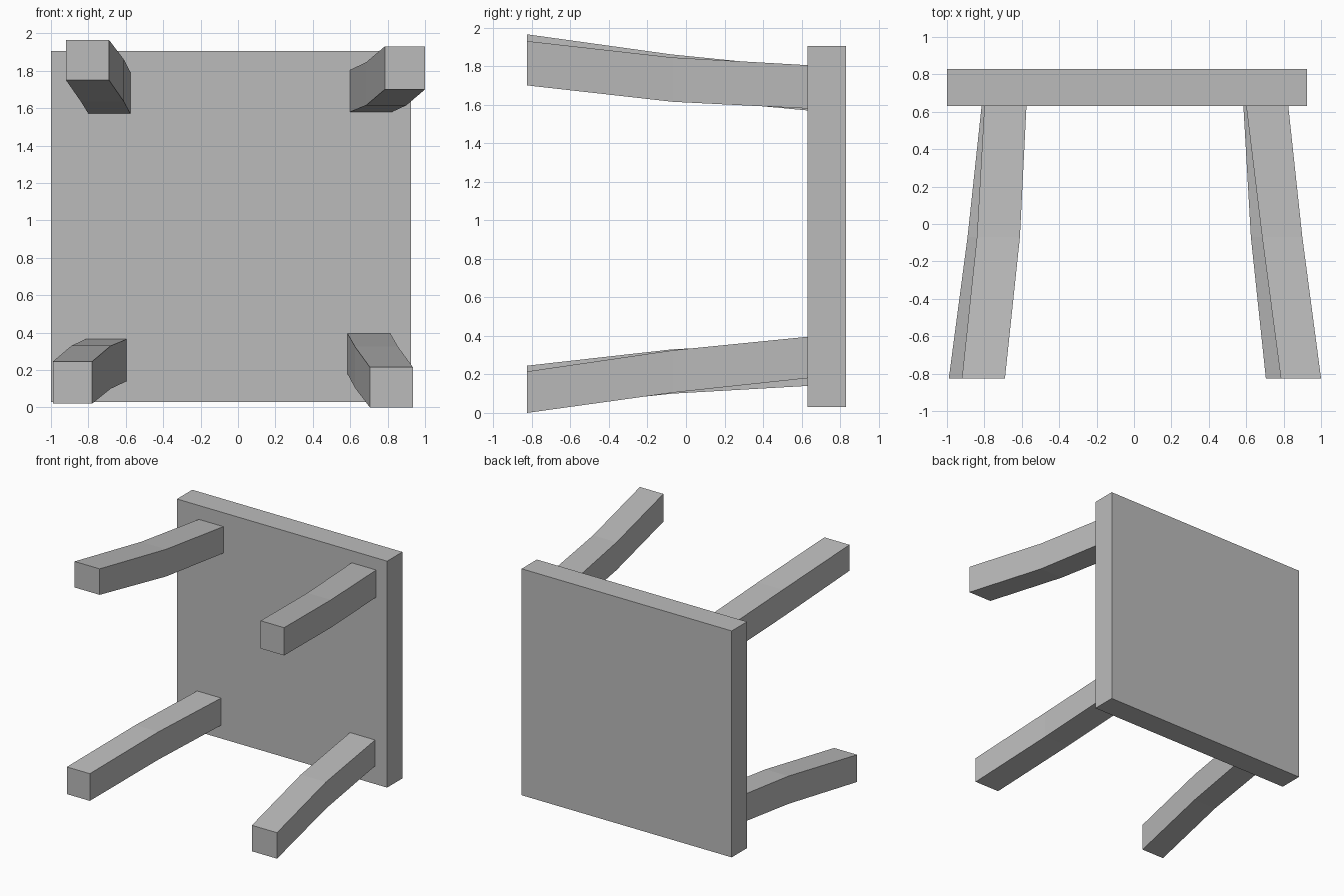
import bpy
import bmesh

cube = bpy.data.objects.get("Cube")
if cube:
    bpy.data.objects.remove(cube, do_unlink=True)

grey = bpy.data.materials.new("plain grey")
grey.use_nodes = True
colour = (0.5, 0.5, 0.5, 1)
grey.diffuse_color = colour
grey.node_tree.nodes["Principled BSDF"].inputs["Base Color"].default_value = colour


def loft(name, sections):
    """Join rectangles (y, x0, x1, z0, z1) into one closed square bar."""
    bm = bmesh.new()
    rings = [[bm.verts.new((x, y, z)) for x, z in
              ((x0, z0), (x1, z0), (x1, z1), (x0, z1))]
             for y, x0, x1, z0, z1 in sections]
    for a, b in zip(rings, rings[1:]):
        for i in range(4):
            j = (i + 1) % 4
            bm.faces.new((a[i], a[j], b[j], b[i]))
    bm.faces.new(rings[0])
    bm.faces.new(rings[-1])
    bmesh.ops.recalc_face_normals(bm, faces=bm.faces)
    mesh = bpy.data.meshes.new(name)
    bm.to_mesh(mesh)
    bm.free()
    mesh.materials.append(grey)
    obj = bpy.data.objects.new(name, mesh)
    bpy.context.collection.objects.link(obj)


# Square seat slab, standing on edge
SEAT_FRONT, SEAT_BACK = 0.63, 0.83
loft("seat", [(y, -1.0, 0.925, 0.03, 1.905) for y in (SEAT_FRONT, SEAT_BACK)])

# Splayed, slightly bent legs: rectangles at the foot, the bend and the seat
LEG_Y = (-0.825, -0.07, SEAT_FRONT)
legs = {
    "upper_right_leg": ((-0.92, -0.69, 1.75, 1.965), (-0.84, -0.61, 1.635, 1.86),
                        (-0.80, -0.575, 1.57, 1.79)),
    "upper_left_leg": ((0.785, 1.0, 1.70, 1.93), (0.685, 0.90, 1.615, 1.845),
                       (0.60, 0.825, 1.58, 1.805)),
    "lower_right_leg": ((-0.99, -0.78, 0.02, 0.245), (-0.89, -0.68, 0.10, 0.33),
                        (-0.815, -0.595, 0.14, 0.365)),
    "lower_left_leg": ((0.705, 0.935, 0.0, 0.215), (0.625, 0.855, 0.105, 0.325),
                       (0.585, 0.815, 0.18, 0.395)),
}
for name, rects in legs.items():
    loft(name, [(y, *rect) for y, rect in zip(LEG_Y, rects)])
